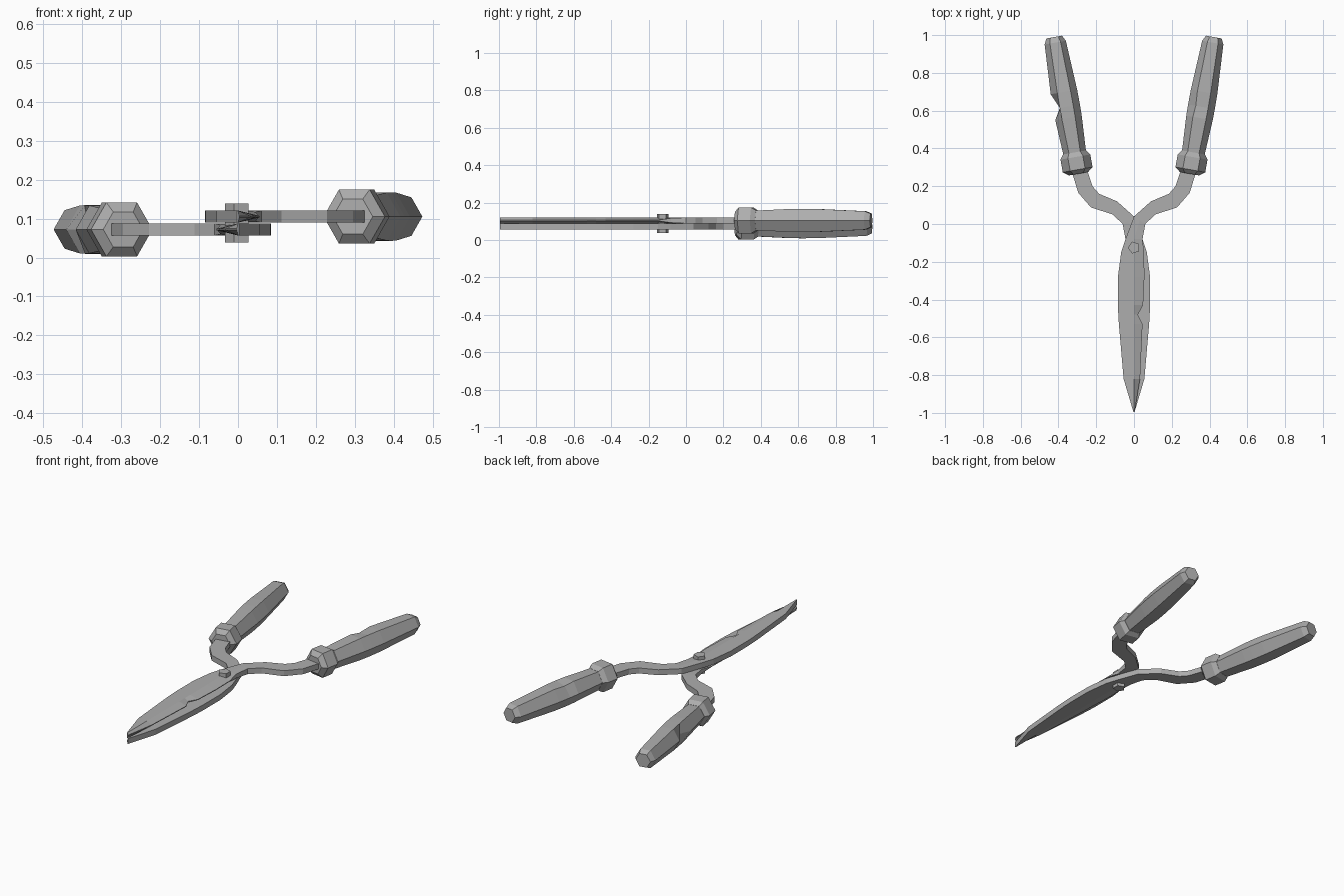
import bpy, bmesh, math
from mathutils import Vector

cube = bpy.data.objects.get("Cube")
if cube:
    bpy.data.objects.remove(cube, do_unlink=True)

steel = bpy.data.materials.new("worn grey steel")
steel.use_nodes = True
GREY = (0.42, 0.42, 0.42, 1)
steel.diffuse_color = GREY
steel.node_tree.nodes["Principled BSDF"].inputs["Base Color"].default_value = GREY

MID = 0.0885      # height of the plane where the two halves meet
OFFSET = 0.0165   # each half sits this far from that plane
HALF = 0.0155     # half the plate thickness


def loft(name, rings, side=1):
    """Skin a list of equal rings; side -1 turns the part over about the y axis."""
    bm = bmesh.new()
    loops = [[bm.verts.new((p[0] * side, p[1], MID + p[2] * side)) for p in r] for r in rings]
    n = len(loops[0])
    for a, b in zip(loops, loops[1:]):
        for i in range(n):
            j = (i + 1) % n
            bm.faces.new((a[i], a[j], b[j], b[i]))
    bm.faces.new(loops[0])
    bm.faces.new(loops[-1])
    bmesh.ops.recalc_face_normals(bm, faces=bm.faces)
    mesh = bpy.data.meshes.new(name)
    bm.to_mesh(mesh)
    bm.free()
    mesh.materials.append(steel)
    obj = bpy.data.objects.new(name, mesh)
    bpy.context.collection.objects.link(obj)
    return obj


def plate_ring(spine, ridge, edge, edge_half):
    """Six-point slice of the plate: thick spine and ridge, thinner edge."""
    o = OFFSET
    return [(*spine, o + HALF), (*ridge, o + HALF), (*edge, o + edge_half),
            (*edge, o - edge_half), (*ridge, o - HALF), (*spine, o - HALF)]


# Bent arm: inner and outer outline points, from ferrule to pivot
ARM = [((.25, .29), (.33, .28)), ((.22, .2), (.295, .165)), ((.185, .16), (.228, .088)),
       ((.09, .12), (.112, .05)), ((0, .04), (.06, 0))]
# Blade: y, spine x, edge x
BLADE = [(-.08, -.045, .045), (-.15, -.068, .053), (-.28, -.085, .055), (-.43, -.085, .048),
         (-.48, -.083, .02), (-.53, -.08, .045), (-.82, -.055, .032), (-.995, -.003, .003)]


def plate(name, side, notched):
    rings = []
    for a, b in ARM:
        mid = ((a[0] + b[0]) / 2, (a[1] + b[1]) / 2)
        rings.append(plate_ring(a, mid, b, HALF))
    for y, spine, edge in BLADE:
        if y == -.48 and not notched:
            edge = .047
        thin = .012 if y > -.1 else .002
        rings.append(plate_ring((spine, y), (0, y), (edge, y), thin))
    loft(name, rings, side)


# Grip axis, leaning outwards
TILT = math.radians(10)
START = Vector((.305, .325, OFFSET))
AXIS = Vector((math.sin(TILT), math.cos(TILT), 0))
ACROSS = Vector((math.cos(TILT), -math.sin(TILT), 0))


def hexes(profile, chips={}):
    """Hexagon rings along the grip axis; chips scale single corners."""
    rings = []
    for k, (s, r) in enumerate(profile):
        ring = []
        for i in range(6):
            a = i * math.pi / 3
            q = r * chips.get((k, i), 1)
            ring.append(START + AXIS * s + ACROSS * q * math.cos(a)
                        + Vector((0, 0, q * math.sin(a))))
        rings.append(ring)
    return rings


FERRULE = [(-.06, .052), (-.038, .08), (.03, .08), (.055, .062)]
GRIP = [(.04, .06), (.24, .071), (.3, .072), (.38, .071), (.645, .057), (.675, .042)]

# Two halves; the lower one is the upper one turned over
for label, side, chips in (("left", 1, {(2, 2): .85}),
                           ("right", -1, {(2, 0): .45})):
    plate(label + "_arm_and_blade", side, side == 1)
    loft(label + "_ferrule", hexes(FERRULE), side)
    loft(label + "_grip", hexes(GRIP, chips), side)

# Five-sided pivot bolt through both halves
corners = [math.pi * (1 + .4 * i) for i in range(5)]
loft("pivot_bolt", [[(.033 * math.cos(a), -.125 + .033 * math.sin(a), z) for a in corners]
                    for z in (-.05, .05)])
